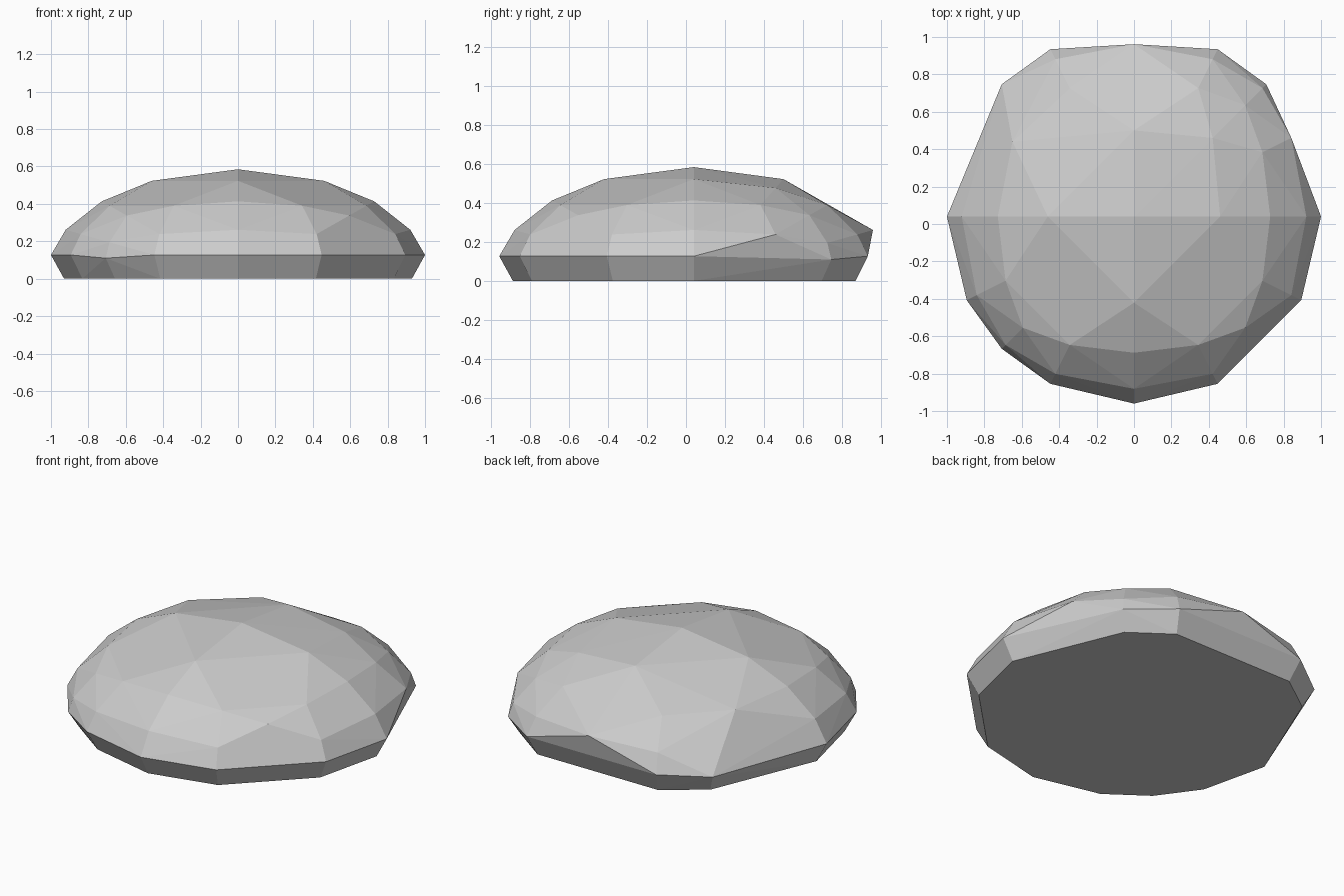
import bpy
import bmesh
from mathutils import Vector

if "Cube" in bpy.data.objects:
    bpy.data.objects.remove(bpy.data.objects["Cube"], do_unlink=True)

WIDTH, HEIGHT, OFFSET_Y = 1.03, 0.585, 0.04
STEPS = range(-2, 3)

# Grid points chipped away to make the larger, irregular facets
CHIPPED_DOME = {(1, -1, 2), (-1, -1, 2), (-1, 1, 2), (-2, 2, 2), (0, 2, 2),
                (-2, 1, 1), (2, -2, 1), (-2, 2, 1)}
CHIPPED_RIM = {(0, 2), (2, 1), (-2, 1), (2, -2)}

points = []

# Domed upper surface: a cube grid rounded onto a squashed sphere
for k in (1, 2):
    for i in STEPS:
        for j in STEPS:
            on_surface = max(abs(i), abs(j), k) == 2
            if not on_surface or (i, j, k) in CHIPPED_DOME:
                continue
            n = Vector((i, j, k)).normalized()
            p = Vector((n.x * WIDTH, n.y * WIDTH + OFFSET_Y, n.z * HEIGHT))
            if (i, j, k) == (-2, 1, 2):
                p = Vector((-0.65, 0.44, 0.4))
            points.append(p)

# Widest rim, and the undercut flat base below it
for i in STEPS:
    for j in STEPS:
        if max(abs(i), abs(j)) < 2 or (i, j) in CHIPPED_RIM:
            continue
        n = Vector((i, j, 0)).normalized()
        rim_z = 0.11 if abs(i) == abs(j) else 0.127
        points.append(Vector((n.x, n.y + OFFSET_Y, rim_z)))
        points.append(Vector((n.x * 0.93, n.y * 0.93 + OFFSET_Y, 0)))

# Wrap the points in flat facets
bm = bmesh.new()
for p in points:
    bm.verts.new(p)
bmesh.ops.convex_hull(bm, input=bm.verts[:])
bmesh.ops.delete(bm, geom=[v for v in bm.verts if not v.link_faces], context='VERTS')
bmesh.ops.dissolve_limit(bm, angle_limit=0.01, verts=bm.verts[:], edges=bm.edges[:])
bmesh.ops.recalc_face_normals(bm, faces=bm.faces[:])

mesh = bpy.data.meshes.new("stone")
bm.to_mesh(mesh)
bm.free()

# Plain grey stone
grey = bpy.data.materials.new("stone_grey")
grey.use_nodes = True
colour = (0.6, 0.6, 0.6, 1)
grey.diffuse_color = colour
grey.node_tree.nodes["Principled BSDF"].inputs["Base Color"].default_value = colour
mesh.materials.append(grey)

stone = bpy.data.objects.new("stone", mesh)
bpy.context.collection.objects.link(stone)
